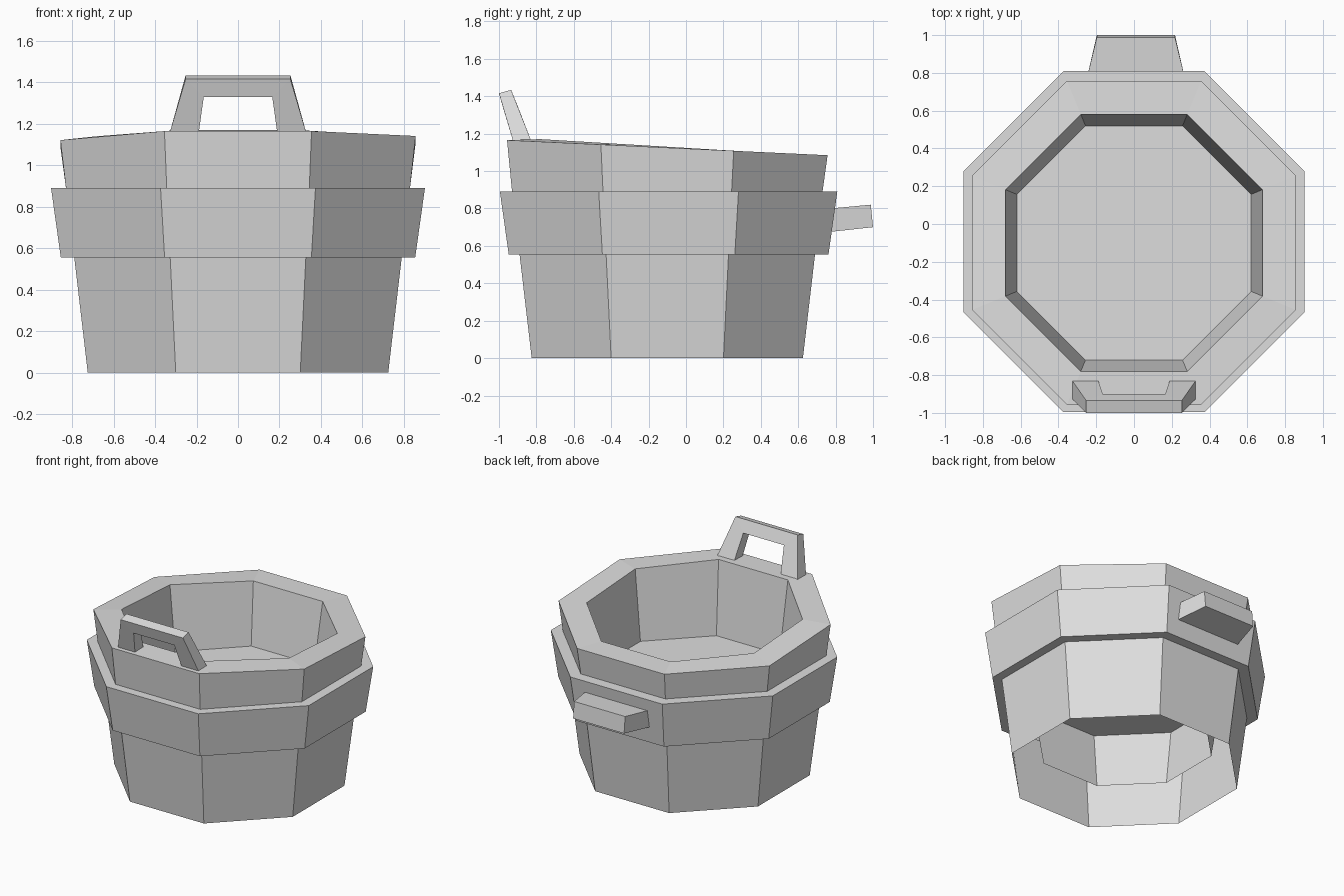
import bpy, bmesh, math

cube = bpy.data.objects.get("Cube")
if cube:
    bpy.data.objects.remove(cube, do_unlink=True)

CY = -0.1                      # centre of the tub in y
BAND_CY = -0.093               # the band sits slightly further back
SIDES = 8

mat = bpy.data.materials.new("pale grey")
mat.use_nodes = True
grey = (0.73, 0.73, 0.73, 1)
mat.diffuse_color = grey
mat.node_tree.nodes["Principled BSDF"].inputs["Base Color"].default_value = grey


def finish(name, bm):
    mesh = bpy.data.meshes.new(name)
    bm.to_mesh(mesh)
    bm.free()
    mesh.materials.append(mat)
    obj = bpy.data.objects.new(name, mesh)
    bpy.context.collection.objects.link(obj)
    return obj


def ring(bm, apothem, z, cy=CY, tilt=0, sag=0):
    """Octagon, flat side to the front; tilt raises the front, sag drops the right."""
    radius = apothem / math.cos(math.pi / SIDES)
    verts = []
    for i in range(SIDES):
        a = (i + 0.5) * 2 * math.pi / SIDES
        x, y = radius * math.cos(a), radius * math.sin(a)
        lift = -tilt * y + sag * min(x + 0.36, 0)
        verts.append(bm.verts.new((x, y + cy, z + lift)))
    return verts


def loft(bm, rings):
    for low, high in zip(rings, rings[1:]):
        n = len(low)
        for i in range(n):
            j = (i + 1) % n
            bm.faces.new((low[i], low[j], high[j], high[i]))


# Tub shell: outer wall, raised band, sloping rim, then the inner wall
bm = bmesh.new()
loft(bm, [
    ring(bm, 0.725, 0), ring(bm, 0.79, 0.555),
    ring(bm, 0.855, 0.555, BAND_CY), ring(bm, 0.902, 0.89, BAND_CY),
    ring(bm, 0.83, 0.89), ring(bm, 0.857, 1.125, tilt=0.047, sag=0.04),
    ring(bm, 0.68, 1.13, tilt=0.06, sag=0.02),
    ring(bm, 0.62, 0.64), ring(bm, 0.56, 0.22)])
finish("tub_shell", bm)

# Tub floor
bm = bmesh.new()
bm.faces.new(ring(bm, 0.62, 0.64))
finish("tub_floor", bm)

# Front handle: an arch leaning forward, thicker towards the feet
arch = [(-0.33, 1.155), (-0.253, 1.425), (0.253, 1.425), (0.33, 1.155),
        (0.19, 1.155), (0.165, 1.34), (-0.165, 1.34), (-0.19, 1.155)]
bm = bmesh.new()
front, back = [], []
for x, z in arch:
    t = (z - 1.155) / 0.27
    top = 0.009 if z > 1.3 else 0
    front.append(bm.verts.new((x, -0.923 - 0.077 * t, z - top)))
    back.append(bm.verts.new((x, -0.825 - 0.11 * t, z + top)))
loft(bm, [front, back])
for a, b, c, d in ((0, 1, 6, 7), (1, 2, 5, 6), (2, 3, 4, 5)):
    bm.faces.new([front[i] for i in (a, b, c, d)])
    bm.faces.new([back[i] for i in (d, c, b, a)])
bmesh.ops.recalc_face_normals(bm, faces=bm.faces)
finish("front_handle", bm)

# Back grip: a solid tapering block, slightly off centre
GRIP_X = 0.01
bm = bmesh.new()
ends = []
for half, y, low, high, lean in ((0.26, 0.77, 0.675, 0.8, 0),
                                 (0.207, 1.0, 0.7, 0.82, 0.012)):
    ends.append([bm.verts.new(co) for co in (
        (GRIP_X - half, y, low), (GRIP_X + half, y, low),
        (GRIP_X + half, y - lean, high), (GRIP_X - half, y - lean, high))])
loft(bm, ends)
for end in ends:
    bm.faces.new(end)
bmesh.ops.recalc_face_normals(bm, faces=bm.faces)
finish("back_grip", bm)
